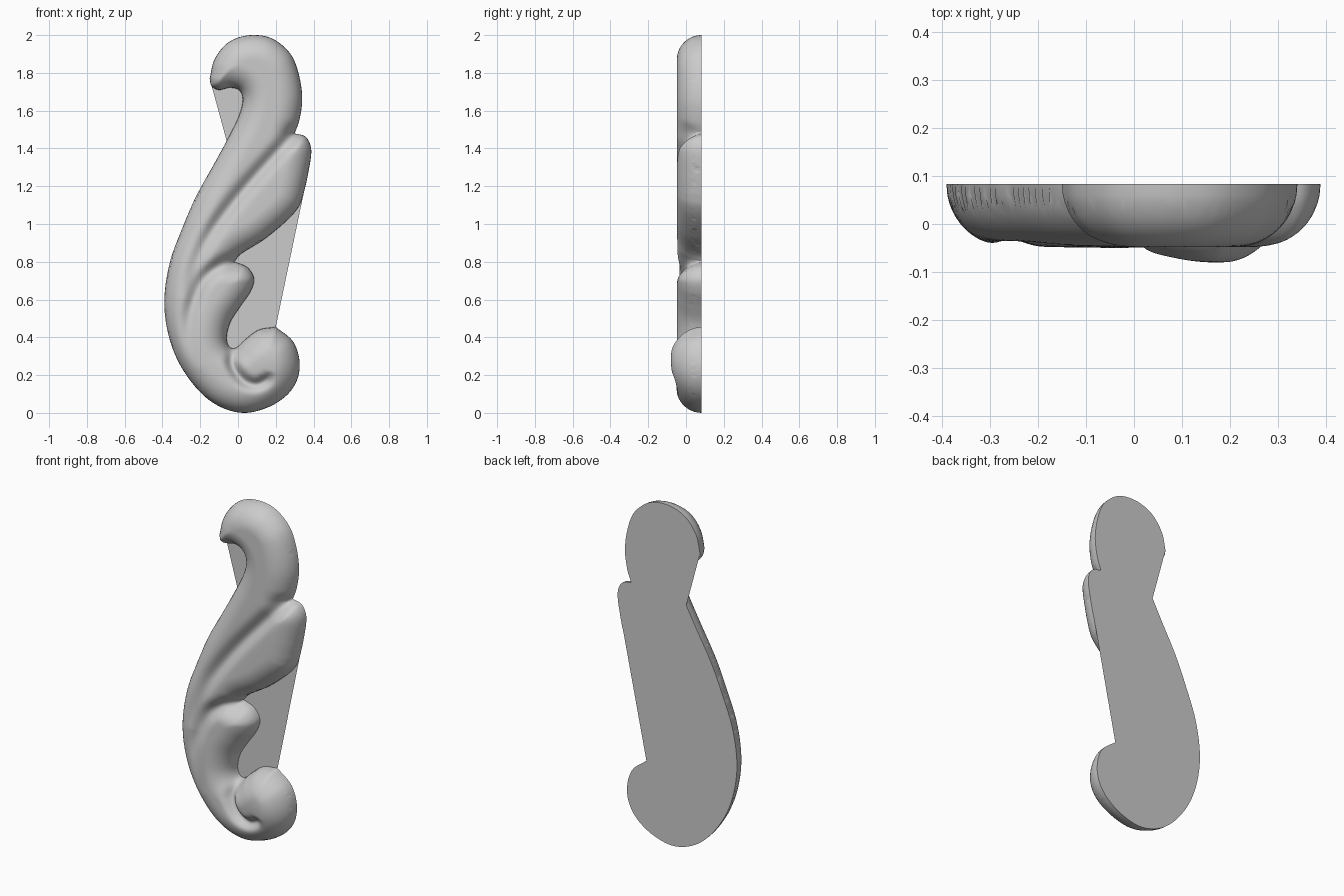
import bpy, math
from mathutils import Vector
from mathutils.kdtree import KDTree
from mathutils.geometry import delaunay_2d_cdt

if "Cube" in bpy.data.objects:
    bpy.data.objects.remove(bpy.data.objects["Cube"])

BACK = 0.083      # flat back plane
HEIGHT = 0.131    # relief height
ROUND = 0.13      # width of the rounded shoulder


def spline(pts, n):
    """Catmull-Rom through the points, without the last point."""
    p = [Vector(q) for q in pts]
    p = [2 * p[0] - p[1]] + p + [2 * p[-1] - p[-2]]
    out = []
    for i in range(1, len(p) - 2):
        a, b, c, d = p[i - 1:i + 3]
        for k in range(n):
            t = k / n
            out.append(0.5 * (2 * b + (c - a) * t + (2 * a - 5 * b + 4 * c - d) * t * t
                              + (3 * b - a - 3 * c + d) * t ** 3))
    return out


def tree(pts):
    kd = KDTree(len(pts))
    for i, p in enumerate(pts):
        kd.insert((p[0], p[1], 0), i)
    kd.balance()
    return kd


def make(name, verts, faces):
    me = bpy.data.meshes.new(name)
    me.from_pydata(verts, [], faces)
    me.update()
    ob = bpy.data.objects.new(name, me)
    bpy.context.collection.objects.link(ob)
    return ob


# Outline arcs in front view (x, z)
under = [(-.15, 1.77), (-.14, 1.73), (-.10, 1.71), (-.04, 1.722), (.01, 1.705),
         (.025, 1.65), (.0, 1.56), (-.06, 1.44)]
spine = [(-.06, 1.44), (-.12, 1.33), (-.22, 1.15), (-.29, .99), (-.36, .8), (-.39, .6),
         (-.37, .42), (-.31, .26), (-.21, .12), (-.1, .035), (.03, 0), (.16, .03),
         (.26, .095), (.315, .18), (.325, .28), (.29, .38), (.2, .455)]
inner = [(.2, .455), (.11, .44), (.04, .39), (-.01, .345), (-.045, .35), (-.06, .4),
         (-.04, .48), (.01, .56), (.065, .64), (.085, .71), (.05, .77), (-.02, .8)]
leaf_low = [(-.02, .8), (.02, .845), (.14, .92), (.26, 1.02), (.32, 1.09), (.345, 1.15)]
leaf_tip = [(.345, 1.15), (.37, 1.26), (.388, 1.39), (.36, 1.46), (.3, 1.48)]
crown = [(.3, 1.48), (.325, 1.55), (.34, 1.66), (.325, 1.78), (.285, 1.89), (.21, 1.965),
         (.13, 1.997), (.03, 1.995), (-.06, 1.955), (-.125, 1.87), (-.15, 1.77)]
arcs = [under, spine, inner, leaf_low, leaf_tip, crown]
outline = [p for a in arcs for p in spline(a, 7)]
edge_kd = tree([p for a in arcs for p in spline(a, 80)])

# Carved grooves (x, z, depth) and their widths
grooves = [
    ([(.3, 1.48, .04), (.17, 1.34, .04), (.02, 1.17, .04), (-.11, 1.0, .035),
      (-.19, .87, .025), (-.25, .72, .015), (-.28, .6, 0)], .04),
    ([(-.02, .8, .04), (-.1, .775, .045), (-.18, .71, .04), (-.23, .61, .035),
      (-.26, .49, .025), (-.25, .36, .012), (-.2, .24, 0)], .04),
    ([(-.02, .34, .04), (-.03, .26, .05), (.02, .18, .045), (.09, .15, .04),
      (.15, .175, .035), (.165, .22, 0)], .03),
]
carve = []
for pts, width in grooves:
    s = spline(pts, 60)
    carve.append((s, tree(s), width))


def depth(x, z):
    d = edge_kd.find((x, z, 0))[2]
    t = min(d / ROUND, 1)
    shoulder = math.sqrt(max(0, 1 - (1 - t) ** 2))
    h = HEIGHT * shoulder
    # raised eye of the lower scroll
    h += .032 * shoulder * math.exp(-((x - .17) ** 2 + (z - .28) ** 2) / .15 ** 2)
    for s, kd, width in carve:
        _, i, dist = kd.find((x, z, 0))
        h -= shoulder * s[i][2] * math.exp(-(dist / width) ** 2)
    return BACK - h


# Carved relief: outline, fine rings along it, then a regular grid inside
n = len(outline)
points = list(outline)
for off in (.002, .006):
    for i, p in enumerate(outline):
        tan = (outline[(i + 1) % n] - outline[i - 1]).normalized()
        for side in (1, -1):
            q = p + Vector((-tan.y, tan.x)) * off * side
            if edge_kd.find((q.x, q.y, 0))[2] > off * .85:
                points.append(q)
step = .01
for i in range(-40, 41):
    for j in range(0, 201):
        x, z = (i + .5 * (j % 2)) * step, j * step
        if edge_kd.find((x, z, 0))[2] > .01:
            points.append(Vector((x, z)))
v2, _, tris, *_ = delaunay_2d_cdt(points, [], [list(range(n))], 1, 1e-6)
used = sorted({i for f in tris for i in f})
remap = {i: k for k, i in enumerate(used)}
on_edge = {(round(p.x, 5), round(p.y, 5)) for p in outline}
verts = []
for i in used:
    x, z = v2[i]
    y = BACK if (round(x, 5), round(z, 5)) in on_edge else depth(x, z)
    verts.append((x, y, z))
relief = make("carved_scroll", verts, [[remap[i] for i in f] for f in tris])
relief.data.polygons.foreach_set("use_smooth", [True] * len(relief.data.polygons))

# Flat back plate bridging the hollows of the outline
plate = [p for a in (spine, leaf_tip, crown) for p in spline(a, 7) + [Vector(a[-1])]]
clean = [p for i, p in enumerate(plate) if (p - plate[i - 1]).length > 1e-5]
pv, _, pf, *_ = delaunay_2d_cdt(clean, [], [list(range(len(clean)))], 1, 1e-6)
make("back_plate", [(p.x, BACK, p.y) for p in pv], [list(reversed(f)) for f in pf])
